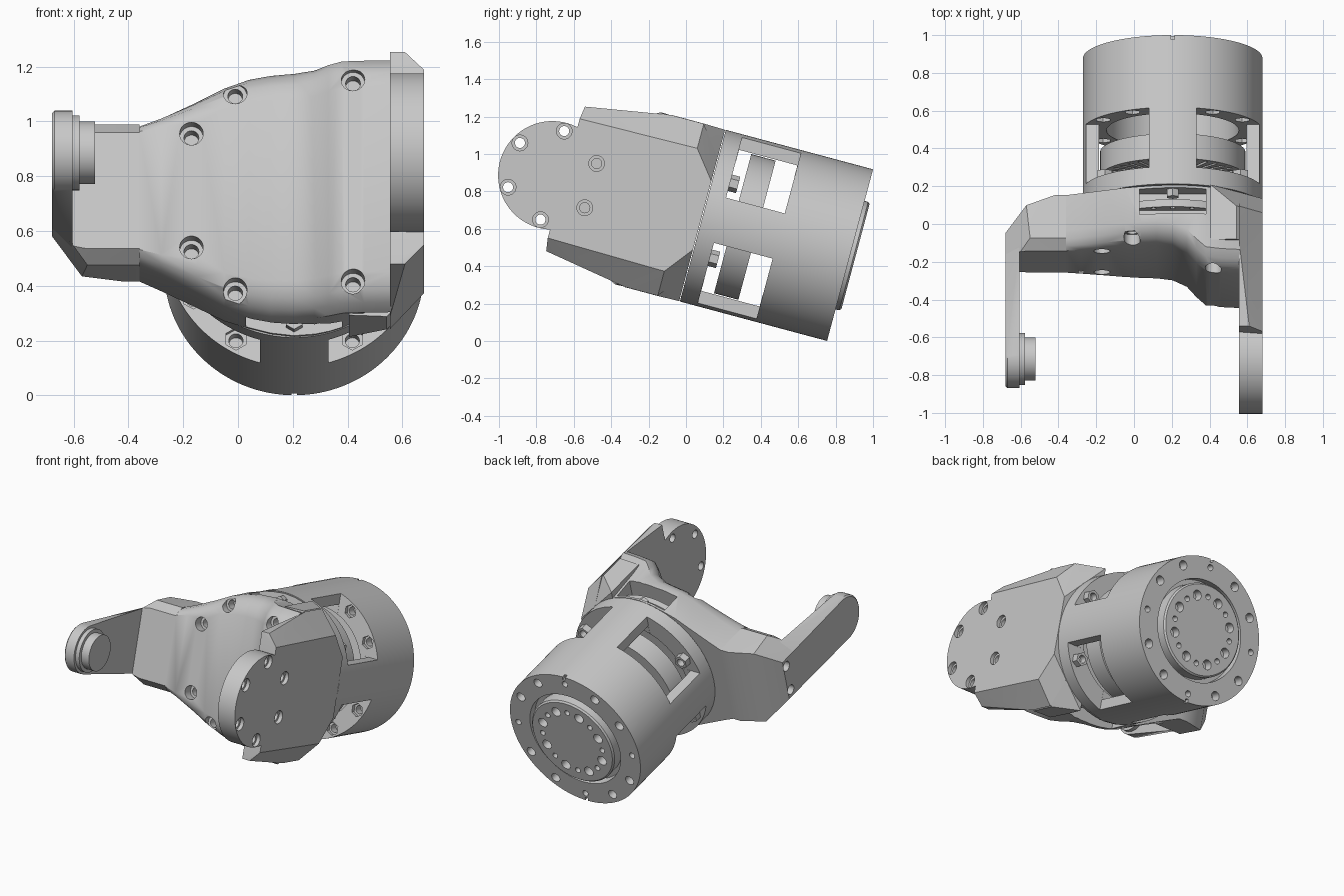
import bpy, bmesh, math
from mathutils import Matrix

if "Cube" in bpy.data.objects:
    bpy.data.objects.remove(bpy.data.objects["Cube"])

# Local frame: x across, y along the tilted barrel axis, z perpendicular
TILT = Matrix.Translation((0, 0.09, 0.67)) @ Matrix.Rotation(math.radians(-15), 4, 'X')
CX = 0.205            # barrel axis position in x
R = 0.475             # barrel radius
PIVOT = -0.833        # fork pivot along local y
SIGNS = (-1, 1)

grey = bpy.data.materials.new("machined_grey")
grey.diffuse_color = (0.58, 0.58, 0.58, 1)
grey.use_nodes = True
grey.node_tree.nodes["Principled BSDF"].inputs["Base Color"].default_value = grey.diffuse_color


def rod(bm, axis, a, b, c1, c2, r, r2=None, seg=64):
    """Cylinder from a to b along axis 'x' (c1=y, c2=z) or 'y' (c1=x, c2=z)."""
    mid = (a + b) / 2
    if axis == 'x':
        m = Matrix.Translation((mid, c1, c2)) @ Matrix.Rotation(math.pi / 2, 4, 'Y')
    else:
        m = Matrix.Translation((c1, mid, c2)) @ Matrix.Rotation(-math.pi / 2, 4, 'X')
    bmesh.ops.create_cone(bm, cap_ends=True, segments=seg, radius1=r,
                          radius2=r if r2 is None else r2, depth=b - a, matrix=m)


def box(bm, x0, x1, y0, y1, z0, z1):
    m = Matrix.Translation(((x0 + x1) / 2, (y0 + y1) / 2, (z0 + z1) / 2)) @ \
        Matrix.Diagonal((x1 - x0, y1 - y0, z1 - z0, 1))
    bmesh.ops.create_cube(bm, size=1, matrix=m)


def hull(pts):
    bm = bmesh.new()
    res = bmesh.ops.convex_hull(bm, input=[bm.verts.new(p) for p in pts])
    junk = {e for e in res['geom_interior'] + res['geom_unused'] if isinstance(e, bmesh.types.BMVert)}
    bmesh.ops.delete(bm, geom=list(junk), context='VERTS')
    bmesh.ops.dissolve_limit(bm, angle_limit=0.01, verts=bm.verts, edges=bm.edges)
    return bm


def to_object(name, bm):
    bmesh.ops.recalc_face_normals(bm, faces=bm.faces)
    me = bpy.data.meshes.new(name)
    bm.to_mesh(me)
    bm.free()
    ob = bpy.data.objects.new(name, me)
    bpy.context.collection.objects.link(ob)
    return ob


def make(name, bm, cuts=(), angle=30, joins=()):
    """Create a part, unite and subtract helper meshes, shade and tilt it."""
    ob = to_object(name, bm)
    for op, c in [('UNION', j) for j in joins] + [('DIFFERENCE', c) for c in cuts]:
        helper = to_object("helper", c)
        mod = ob.modifiers.new("cut", 'BOOLEAN')
        mod.operation, mod.solver, mod.object = op, 'EXACT', helper
        dg = bpy.context.evaluated_depsgraph_get()
        me = bpy.data.meshes.new_from_object(ob.evaluated_get(dg))
        ob.modifiers.clear()
        ob.data = me
        bpy.data.objects.remove(helper)
    ob.data.name = name
    ob.data.materials.clear()
    ob.data.materials.append(grey)
    ob.data.shade_smooth()
    ob.data.set_sharp_from_angle(angle=math.radians(angle))
    ob.matrix_world = TILT


def ring(n, r, start=0.0, cx=CX, cz=0.0):
    for i in range(n):
        a = math.radians(start) + 2 * math.pi * i / n
        yield cx + r * math.cos(a), cz + r * math.sin(a)


BOLTS = [p for s in (30, 60) for p in ring(4, 0.425, s)]

# Barrel: solid drum with four windows, a cavity and a stepped rear face
bm = bmesh.new()
rod(bm, 'y', 0.0, 0.815, CX, 0, R, seg=128)
windows, cavity, deep, recess = (bmesh.new() for _ in range(4))
for sx in SIGNS:
    for sz in SIGNS:
        xs = sorted((CX + sx * 0.125, CX + sx * 0.6))
        zs = sorted((sz * 0.125, sz * 0.6))
        box(windows, *xs, 0.095, 0.42, *zs)
rod(cavity, 'y', 0.096, 0.419, CX, 0, 0.41, seg=96)
rod(deep, 'y', 0.05, 0.60, CX, 0, 0.35, seg=96)
rod(recess, 'y', 0.76, 0.9, CX, 0, 0.33, seg=96)
rear_holes, pockets, bolt_bores = (bmesh.new() for _ in range(3))
for i, (x, z) in enumerate(ring(12, 0.42)):
    rod(rear_holes, 'y', 0.75, 0.9, x, z, 0.02 if i % 3 == 0 else 0.03, seg=20)
for s in SIGNS:      # alignment notches on the rim
    box(rear_holes, CX - 0.01, CX + 0.01, 0.79, 0.9, *sorted((s * 0.455, s * 0.5)))
for x, z in BOLTS:   # hexagonal nut pockets in the rear wall of the windows
    rod(pockets, 'y', 0.39, 0.445, x, z, 0.042, seg=6)
    rod(bolt_bores, 'y', 0.39, 0.50, x, z, 0.026, seg=20)
make("barrel", bm, [windows, cavity, deep, recess, rear_holes, pockets, bolt_bores])

# Output hub at the rear with two kinds of holes
bm = bmesh.new()
rod(bm, 'y', 0.70, 0.845, CX, 0, 0.30, seg=96)
rim = [e for e in bm.edges if all(v.co.y > 0.84 for v in e.verts)]
bmesh.ops.bevel(bm, geom=rim, offset=0.01, segments=1, affect='EDGES')
hub_holes = bmesh.new()
for i, (x, z) in enumerate(ring(16, 0.22)):
    rod(hub_holes, 'y', 0.79, 0.9, x, z, 0.032 if i % 2 else 0.018, seg=20)
make("output_hub", bm, [hub_holes])

# Motor disc with a slotted front face, and shaft, seen through the windows
bm, slots = bmesh.new(), bmesh.new()
rod(bm, 'y', 0.165, 0.30, CX, 0, 0.385, seg=96)
for i in range(36):
    start = len(slots.verts)
    box(slots, 0.24, 0.36, 0.15, 0.185, -0.009, 0.009)
    slots.verts.ensure_lookup_table()
    bmesh.ops.transform(slots, verts=slots.verts[start:], matrix=Matrix.Translation((CX, 0, 0)) @
                        Matrix.Rotation(math.radians(10 * i), 4, 'Y'))
make("motor_disc", bm, [slots])
bm = bmesh.new()
rod(bm, 'y', 0.04, 0.65, CX, 0, 0.12)
make("motor_shaft", bm)

# Hex nuts on the front wall of the windows
bm, bores = bmesh.new(), bmesh.new()
for a in (30, 150, 210, 330):
    x, z = next(ring(1, 0.415, a))
    rod(bm, 'y', 0.09, 0.14, x, z, 0.045, seg=6)
    rod(bores, 'y', 0.07, 0.16, x, z, 0.025, seg=20)
make("window_nuts", bm, [bores])

# Body shell: loft across x of (x, front depth, front half height, back half height)
SECTIONS = [(-0.36, -0.30, 0.265, 0.265), (-0.28, -0.30, 0.298, 0.302), (-0.15, -0.30, 0.36, 0.365),
            (-0.05, -0.30, 0.412, 0.415), (0.04, -0.30, 0.445, 0.443), (0.12, -0.30, 0.46, 0.464),
            (0.205, -0.31, 0.465, 0.474), (0.28, -0.345, 0.468, 0.468),
            (0.33, -0.40, 0.474, 0.457), (0.38, -0.445, 0.476, 0.441), (0.46, -0.455, 0.476, 0.40),
            (0.56, -0.46, 0.476, 0.32)]
bm = bmesh.new()
loops = []
for x, uf, hf, hb in SECTIONS:
    c = 0.4 * (hf - 0.26) + 0.04
    half = [(-0.006, hb), (uf + 0.10, hf), (uf + 0.055, hf - 0.2 * c),
            (uf + 0.02, hf - 0.5 * c), (uf, hf - c)]
    pts = half + [(u, -w) for u, w in reversed(half)]
    loops.append([bm.verts.new((x, u, w)) for u, w in pts])
for a, b in zip(loops, loops[1:]):
    for i in range(len(a)):
        j = (i + 1) % len(a)
        bm.faces.new((a[i], a[j], b[j], b[i]))
bm.faces.new(loops[0])
bm.faces.new(loops[-1])
counter, bores, notch = bmesh.new(), bmesh.new(), bmesh.new()
for dx, w, u in ((-0.375, 0.215, -0.30), (-0.215, 0.372, -0.30), (0.215, 0.38, -0.45)):
    for s in SIGNS:
        rod(counter, 'y', u - 0.1, u + 0.06, CX + dx, s * w, 0.043, seg=32)
        rod(bores, 'y', u - 0.1, u + 0.12, CX + dx, s * w, 0.027, seg=24)
for s in SIGNS:
    box(notch, 0.03, 0.38, -0.16, -0.02, *sorted((s * 0.34, s * 0.6)))
make("body_shell", bm, [counter, bores, notch], 35)

# Bearing ring and screw heads inside the top and bottom notches
bm, bores = bmesh.new(), bmesh.new()
rod(bm, 'y', -0.11, -0.07, CX, 0, 0.42, seg=96)
for x, z in ring(24, 0.395):
    rod(bores, 'y', -0.13, -0.05, x, z, 0.015, seg=12)
make("bearing_ring", bm, [bores])
bm = bmesh.new()
for s in SIGNS:
    rod(bm, 'y', -0.06, -0.015, CX, s * 0.425, 0.035, seg=6)
make("notch_nuts", bm)

# Right fork arm: chamfered plate joined to its pivot disc and to a chamfered root
plate, root = [], []
for s in SIGNS:
    plate += [(0.68, -0.77, s * 0.33), (0.68, -0.122, s * 0.34), (0.68, -0.004, s * 0.19),
              (0.61, -0.76, s * 0.40), (0.555, -0.76, s * 0.40), (0.555, -0.304, s * 0.476),
              (0.555, -0.122, s * 0.476), (0.555, -0.004, s * 0.32)]
    root += [(0.68, -0.122, s * 0.34), (0.68, -0.004, s * 0.19), (0.543, -0.122, s * 0.477),
             (0.405, -0.004, s * 0.474), (0.543, -0.304, s * 0.477), (0.405, -0.304, s * 0.472),
             (0.56, -0.304, s * 0.46), (0.405, -0.122, s * 0.475)]
disc = bmesh.new()
rod(disc, 'x', 0.555, 0.68, PIVOT, 0, 0.29, seg=96)
through, sink = bmesh.new(), bmesh.new()
for i, (u, w) in enumerate(ring(6, 0.245, 30, PIVOT)):
    rod(through, 'x', 0.62 if i in (0, 5) else 0.5, 0.75, u, w, 0.027, seg=24)
    rod(sink, 'x', 0.655, 0.75, u, w, 0.042, seg=32)
make("right_arm", hull(plate), [through, sink], joins=[disc])
make("right_arm_root", hull(root))

# Left bridge from the body to the left arm
pts = []
for s in SIGNS:
    pts += [(-0.36, -0.006, s * 0.265), (-0.36, -0.24, s * 0.265), (-0.36, -0.30, s * 0.22),
            (-0.42, -0.006, s * 0.265), (-0.57, -0.06, s * 0.26), (-0.55, -0.24, s * 0.265),
            (-0.55, -0.30, s * 0.22), (-0.68, -0.18, s * 0.14), (-0.68, -0.30, s * 0.14),
            (-0.60, -0.30, s * 0.21)]
holes = bmesh.new()
for s in SIGNS:
    rod(holes, 'x', -0.75, -0.63, -0.21, s * 0.09, 0.032, seg=24)
make("left_bridge", hull(pts), [holes])

# Left fork arm: tapered bar ending in a rounded tip
pts = []
for s in SIGNS:
    pts += [(-0.68, -0.25, s * 0.14), (-0.605, -0.25, s * 0.21)]
for u, w in ring(48, 0.154, 0, PIVOT):
    pts += [(-0.605, u, w), (-0.67, u, w)]
for u, w in ring(48, 0.144, 0, PIVOT):
    pts.append((-0.68, u, w))
make("left_arm", hull(pts))

# Left pivot boss, two steps
for name, a, b, r in (("left_boss_step", -0.62, -0.578, 0.137), ("left_boss", -0.60, -0.522, 0.115)):
    bm = bmesh.new()
    rod(bm, 'x', a, b, PIVOT, 0, r)
    make(name, bm)
